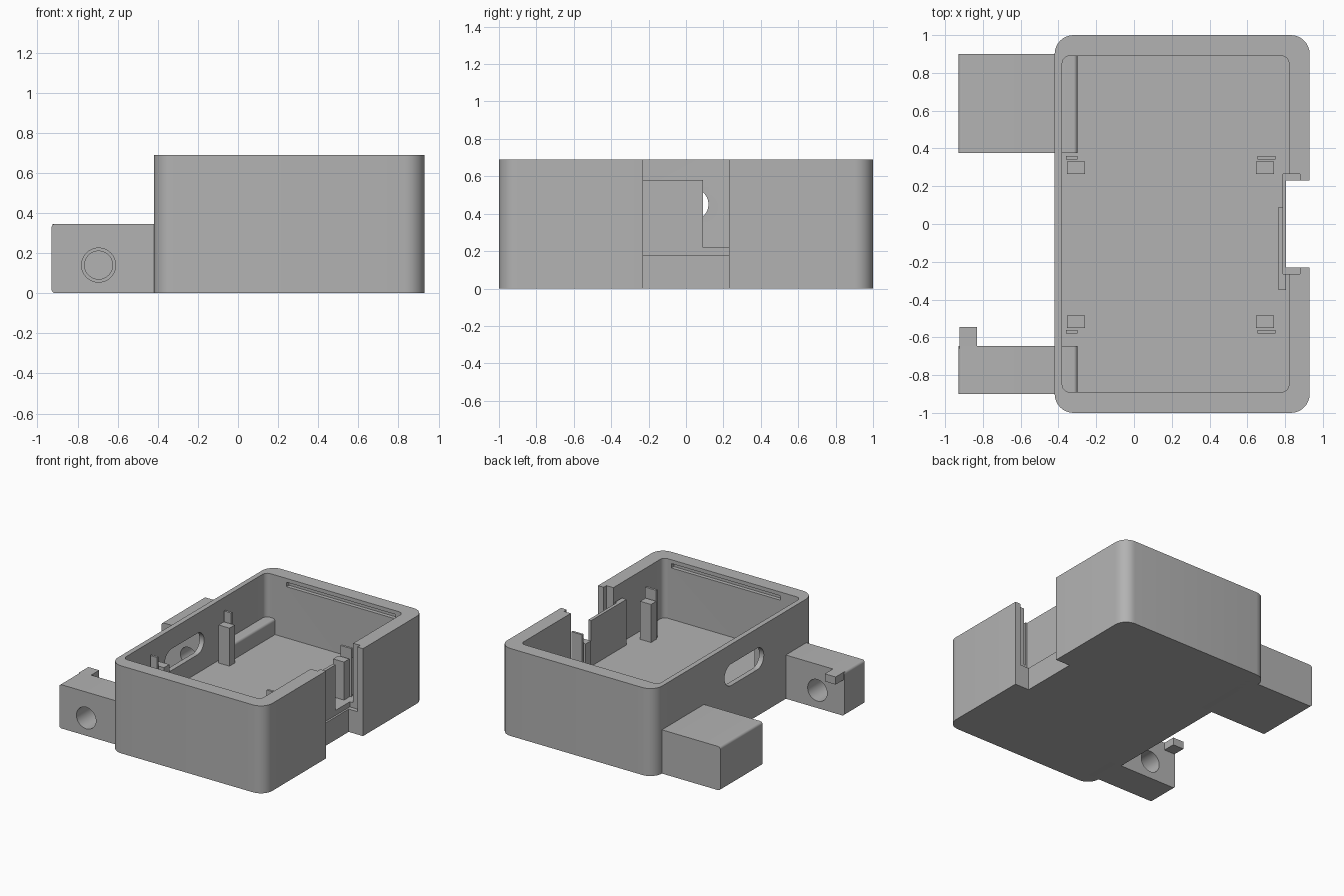
import bpy
import bmesh
import math
from mathutils import Matrix, Vector

if "Cube" in bpy.data.objects:
    bpy.data.objects.remove(bpy.data.objects["Cube"], do_unlink=True)

grey = bpy.data.materials.new("matte grey")
colour = (0.45, 0.45, 0.45, 1)
grey.diffuse_color = colour
grey.use_nodes = True
grey.node_tree.nodes["Principled BSDF"].inputs["Base Color"].default_value = colour


def finish(name, bm):
    bmesh.ops.recalc_face_normals(bm, faces=bm.faces[:])
    mesh = bpy.data.meshes.new(name)
    bm.to_mesh(mesh)
    bm.free()
    mesh.materials.append(grey)
    obj = bpy.data.objects.new(name, mesh)
    bpy.context.collection.objects.link(obj)
    return obj


def block(name, xs, ys, zs, radius=0, axis=2, segments=8):
    """Box between bounds, with the edges along one axis rounded."""
    bm = bmesh.new()
    bmesh.ops.create_cube(bm, size=1)
    for v in bm.verts:
        v.co = Vector([(b[0] + b[1]) / 2 + c * (b[1] - b[0])
                       for b, c in zip((xs, ys, zs), v.co)])
    if radius:
        edges = [e for e in bm.edges
                 if abs((e.verts[0].co - e.verts[1].co).normalized()[axis]) > 0.9]
        bmesh.ops.bevel(bm, geom=edges, offset=radius, segments=segments,
                        profile=0.5, affect='EDGES')
    return finish(name, bm)


def bore(x, z, radius, ys):
    """Cylinder cutter running along y."""
    bm = bmesh.new()
    bmesh.ops.create_cone(bm, cap_ends=True, segments=48, radius1=radius,
                          radius2=radius, depth=ys[1] - ys[0])
    turn = Matrix.Rotation(math.pi / 2, 4, 'X')
    move = Matrix.Translation((x, sum(ys) / 2, z))
    bmesh.ops.transform(bm, matrix=move @ turn, verts=bm.verts[:])
    return finish("bore_cutter", bm)


def combine(target, other, operation='DIFFERENCE', keep=False):
    mod = target.modifiers.new("boolean", 'BOOLEAN')
    mod.operation = operation
    mod.solver = 'EXACT'
    mod.object = other
    bpy.context.view_layer.update()
    graph = bpy.context.evaluated_depsgraph_get()
    mesh = bpy.data.meshes.new_from_object(target.evaluated_get(graph))
    target.modifiers.clear()
    target.data = mesh
    if not keep:
        bpy.data.objects.remove(other, do_unlink=True)


FLOOR = 0.22
parts = []

# Open case with rounded corners
case = block("case", (-0.42, 0.93), (-1, 1), (0, 0.69), 0.1)
combine(case, block("cavity", (-0.38, 0.82), (-0.89, 0.89), (FLOOR, 1), 0.04))
parts.append(case)

# Opening in the right wall, with a guide groove on both sides
combine(case, block("opening", (0.805, 1.1), (-0.23, 0.23), (-0.2, 1)))
combine(case, block("groove", (0.79, 0.88), (-0.265, 0.265), (0.18, 1.1)))

# Long rounded slot in the left wall
combine(case, block("slot", (-0.6, -0.3), (-0.37, 0.12), (0.365, 0.535), 0.0849, 0, 16))

# Shallow lid slots inside the front and back walls
for side in (-1, 1):
    ys = sorted((side * 0.85, side * 0.92))
    combine(case, block("lid_slot", (-0.2, 0.75), ys, (0.625, 0.66)))

# Guard plate behind the opening
plate = block("guard_plate", (0.765, 0.805), (-0.35, 0.09), (FLOOR - 0.02, 0.58))
combine(plate, block("groove", (0.79, 0.88), (-0.265, 0.265), (0.1, 1.1)))
parts.append(plate)

# Support posts, each with a thin taller clip on its outer side
for end, x, clip_x in (("left", -0.355, -0.36), ("right", 0.645, 0.655)):
    clip_width = 0.06 if end == "left" else 0.095
    for row, y, out in (("back", 0.298, 1), ("front", -0.518, -1)):
        parts.append(block(f"{row}_{end}_post", (x, x + 0.095),
                           (y - 0.033, y + 0.033), (FLOOR - 0.02, 0.52)))
        mid = y + out * 0.052
        parts.append(block(f"{row}_{end}_clip", (clip_x, clip_x + clip_width),
                           (mid - 0.009, mid + 0.009), (FLOOR - 0.02, 0.6)))

# Side arms, reaching through the left wall
front_arm = block("front_arm", (-0.93, -0.3), (-0.9, -0.645), (0, 0.345), 0.02, 1)
combine(front_arm, bore(-0.695, 0.14, 0.085, (-1.1, -0.5)))
back_arm = block("back_arm", (-0.93, -0.3), (0.375, 0.9), (0, 0.345), 0.02, 1)
combine(back_arm, bore(-0.695, 0.14, 0.07, (0.2, 0.75)))
arm_tab = block("arm_tab", (-0.925, -0.83), (-0.66, -0.545), (0.285, 0.345))
parts += [front_arm, back_arm, arm_tab]

# Smooth the rounded surfaces and keep the corners crisp
bpy.ops.object.select_all(action='DESELECT')
for part in parts:
    part.select_set(True)
bpy.context.view_layer.objects.active = case
bpy.ops.object.shade_smooth_by_angle(angle=math.radians(30))
